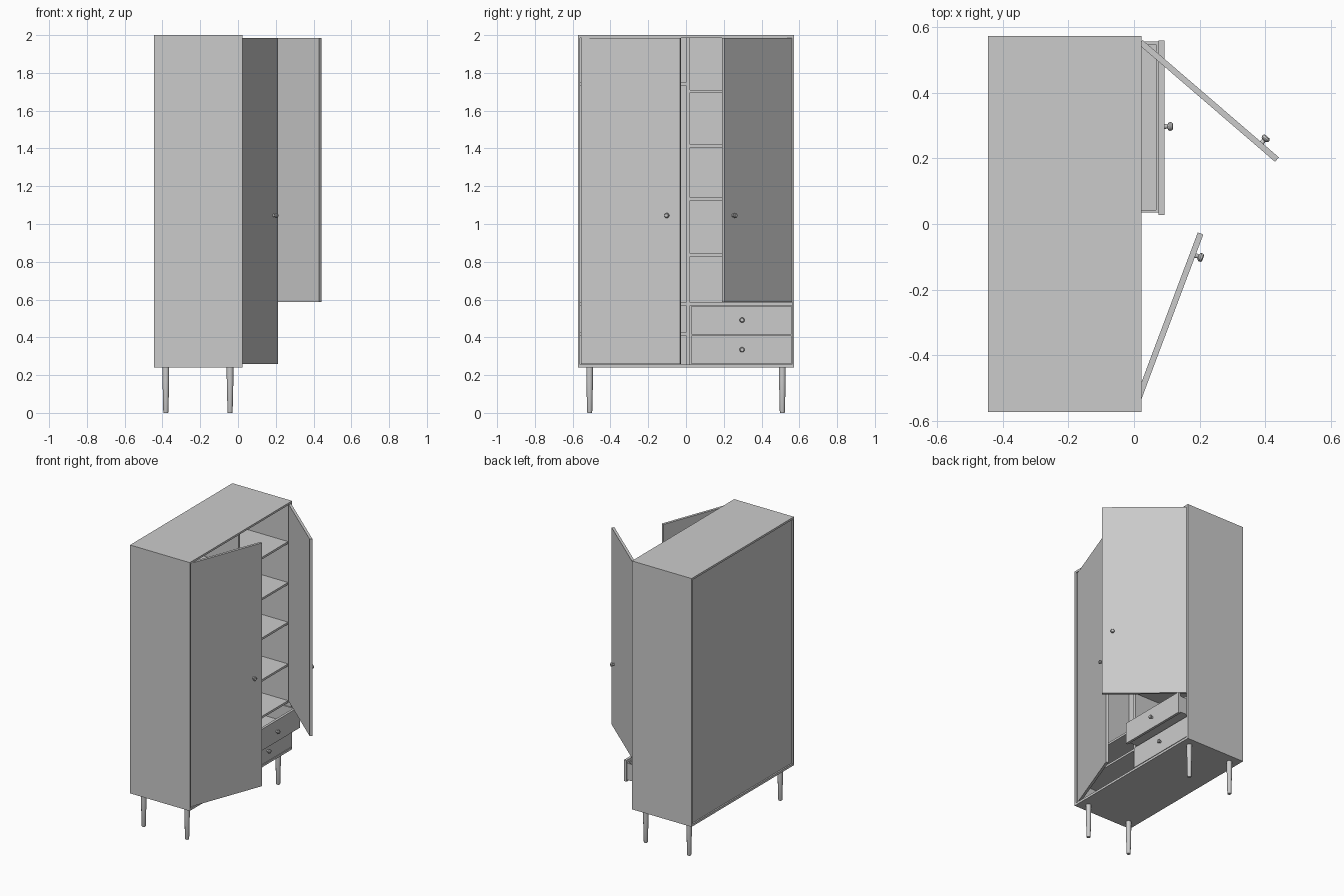
import bpy, math
from mathutils import Vector, Matrix

if "Cube" in bpy.data.objects:
    bpy.data.objects.remove(bpy.data.objects["Cube"])


def box(name, x0, x1, y0, y1, z0, z1):
    bpy.ops.mesh.primitive_cube_add(size=1)
    o = bpy.context.object
    o.name = name
    o.data.transform(Matrix.Translation(((x0 + x1) / 2, (y0 + y1) / 2, (z0 + z1) / 2))
                     @ Matrix.Diagonal((x1 - x0, y1 - y0, z1 - z0, 1)))
    return o


def lathe(name, profile, sides, loc, direction=(0, 0, 1)):
    """Turned part from a (radius, height) profile, closed at both ends."""
    verts = [(r * math.cos(2 * math.pi * i / sides), r * math.sin(2 * math.pi * i / sides), h)
             for r, h in profile for i in range(sides)]
    faces = [tuple(range(sides))[::-1],
             tuple(range((len(profile) - 1) * sides, len(profile) * sides))]
    for k in range(len(profile) - 1):
        for i in range(sides):
            j = (i + 1) % sides
            a, b = k * sides, (k + 1) * sides
            faces.append((a + i, a + j, b + j, b + i))
    me = bpy.data.meshes.new(name)
    me.from_pydata(verts, [], faces)
    q = Vector((0, 0, 1)).rotation_difference(Vector(direction))
    me.transform(Matrix.Translation(loc) @ q.to_matrix().to_4x4())
    o = bpy.data.objects.new(name, me)
    bpy.context.collection.objects.link(o)
    bpy.ops.object.select_all(action='DESELECT')
    o.select_set(True)
    bpy.context.view_layer.objects.active = o
    bpy.ops.object.shade_smooth_by_angle(angle=math.radians(32))
    return o


def knob(name, loc, direction):
    lathe(name, [(.008, -.001), (.006, .009), (.0115, .012), (.0135, .016),
                 (.0125, .022), (.009, .025)], 16, loc, direction)


BACK, FRONT = -.445, .023
W, IN = .573, .56          # outer and inner half width
Z0, Z1 = .24, 2.0
SHELF_FRONT = 0.0

# Carcass
box("top_panel", BACK, FRONT, -W, W, Z1 - .014, Z1)
box("bottom_panel", BACK, FRONT, -W, W, Z0, Z0 + .016)
for s, n in ((-1, "left"), (1, "right")):
    a, b = sorted((s * IN, s * W))
    box(n + "_side_panel", BACK, FRONT, a, b, Z0 + .016, Z1 - .014)
box("back_panel", BACK + .01, BACK + .018, -IN, IN, Z0 + .016, Z1 - .014)
box("divider", BACK + .018, .003, 0, .02, Z0 + .016, Z1 - .014)

# Shelves
for i, z in enumerate((.576, .836, 1.132, 1.413, 1.703)):
    box(f"right_shelf_{i}", BACK + .018, SHELF_FRONT, .02, IN, z - .0075, z + .0075)
for i, z in enumerate((.417, .576, 1.742)):
    box(f"left_shelf_{i}", BACK + .018, SHELF_FRONT, -IN, 0, z - .0075, z + .0075)


# Drawers: front board, open box and knob
def drawer(name, front, z0, z1):
    y0, y1, t = .035, .555, .008
    x1, x0 = front - .018, front - .44
    zb, zt = z0 + .012, z1 - .02
    box(name + "_front", x1, front, .028, .559, z0, z1)
    box(name + "_base", x0, x1, y0, y1, zb, zb + t)
    box(name + "_side_a", x0, x1, y0, y0 + t, zb + t, zt)
    box(name + "_side_b", x0, x1, y1 - t, y1, zb + t, zt)
    box(name + "_back", x0, x0 + t, y0 + t, y1 - t, zb + t, zt)
    box(name + "_inner_front", x1 - t, x1, y0 + t, y1 - t, zb + t, zt)
    knob(name + "_knob", (front, .297, (z0 + z1) / 2), (1, 0, 0))


drawer("lower_drawer", FRONT, .260, .409)
drawer("upper_drawer", .093, .416, .567)


# Open doors, from the outer hinge corner to the outer free corner
def door(name, start, end, side, z0, z1):
    a, b = Vector((*start, 0)), Vector((*end, 0))
    d = (b - a).normalized()
    out = Vector((-d.y, d.x, 0)) * side
    ang = math.atan2(d.y, d.x)
    y0, y1 = (-.018, 0) if side > 0 else (0, .018)
    o = box(name, 0, (b - a).length, y0, y1, z0, z1)
    o.data.transform(Matrix.Translation(a) @ Matrix.Rotation(ang, 4, 'Z'))
    p = b - d * .068
    p.z = 1.045
    knob(name + "_knob", p, out)


door("right_door", (.026, .560), (.441, .203), 1, .588, 1.984)
door("left_door", (.014, -.556), (.211, -.032), -1, .26, 1.984)

# Tapered legs
for x, nx in ((-.382, "rear"), (-.042, "front")):
    for y, ny in ((-.510, "left"), (.510, "right")):
        lathe(f"{nx}_{ny}_leg", [(.012, 0), (.0135, .004), (.0175, .17), (.018, Z0)], 12, (x, y, 0))
